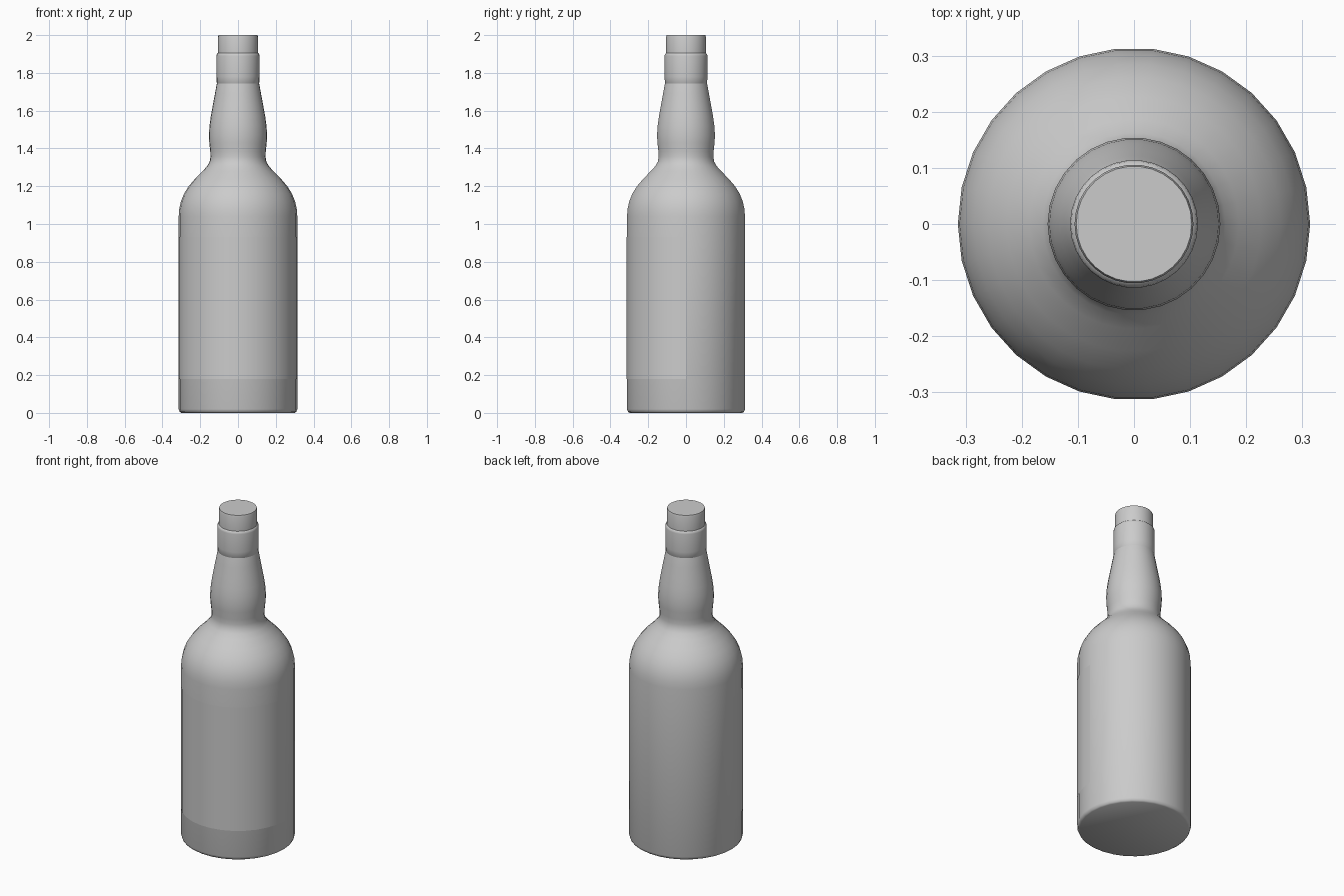
import bpy, bmesh
from math import cos, sin, pi

if "Cube" in bpy.data.objects:
    bpy.data.objects.remove(bpy.data.objects["Cube"])

SIDES = 30


def make_object(name, bm, angle=40):
    bmesh.ops.recalc_face_normals(bm, faces=bm.faces)
    mesh = bpy.data.meshes.new(name)
    bm.to_mesh(mesh)
    bm.free()
    ob = bpy.data.objects.new(name, mesh)
    bpy.context.collection.objects.link(ob)
    bpy.ops.object.select_all(action='DESELECT')
    ob.select_set(True)
    bpy.context.view_layer.objects.active = ob
    bpy.ops.object.shade_smooth_by_angle(angle=angle * pi / 180)
    return ob


def lathe(name, profile):
    # rings of a closed turned solid, flat caps at both ends
    bm = bmesh.new()
    rings = [[bm.verts.new((r * cos(2 * pi * i / SIDES), r * sin(2 * pi * i / SIDES), z))
              for i in range(SIDES)] for r, z in profile]
    for a, b in zip(rings, rings[1:]):
        for i in range(SIDES):
            j = (i + 1) % SIDES
            bm.faces.new((a[i], a[j], b[j], b[i]))
    bm.faces.new(rings[0][::-1])
    bm.faces.new(rings[-1])
    return make_object(name, bm)


# bottle: base, straight body, round shoulder, bulged neck
lathe("bottle", [
    (0.300, 0.0), (0.309, 0.006), (0.314, 0.02), (0.314, 1.04),
    (0.311, 1.08), (0.302, 1.12), (0.286, 1.16), (0.261, 1.20),
    (0.227, 1.24), (0.187, 1.28), (0.163, 1.307), (0.150, 1.33),
    (0.146, 1.355), (0.147, 1.385), (0.152, 1.43), (0.154, 1.47),
    (0.151, 1.52), (0.144, 1.57), (0.133, 1.63), (0.122, 1.69),
    (0.112, 1.745), (0.108, 1.76)])

# cap: wide sleeve below a slightly narrower top
lathe("cap", [
    (0.108, 1.735), (0.112, 1.74), (0.114, 1.78), (0.114, 1.89), (0.112, 1.90),
    (0.106, 1.905), (0.106, 1.99), (0.103, 2.0)])

# label: thin sheet over the front half of the body
bm = bmesh.new()
cols = []
for i in range(SIDES // 2 + 1):
    a = pi + pi * i / (SIDES // 2)
    cols.append([bm.verts.new((0.3155 * cos(a), 0.3155 * sin(a), z)) for z in (0.18, 0.93)])
for a, b in zip(cols, cols[1:]):
    bm.faces.new((a[0], b[0], b[1], a[1]))
label = make_object("label", bm)
